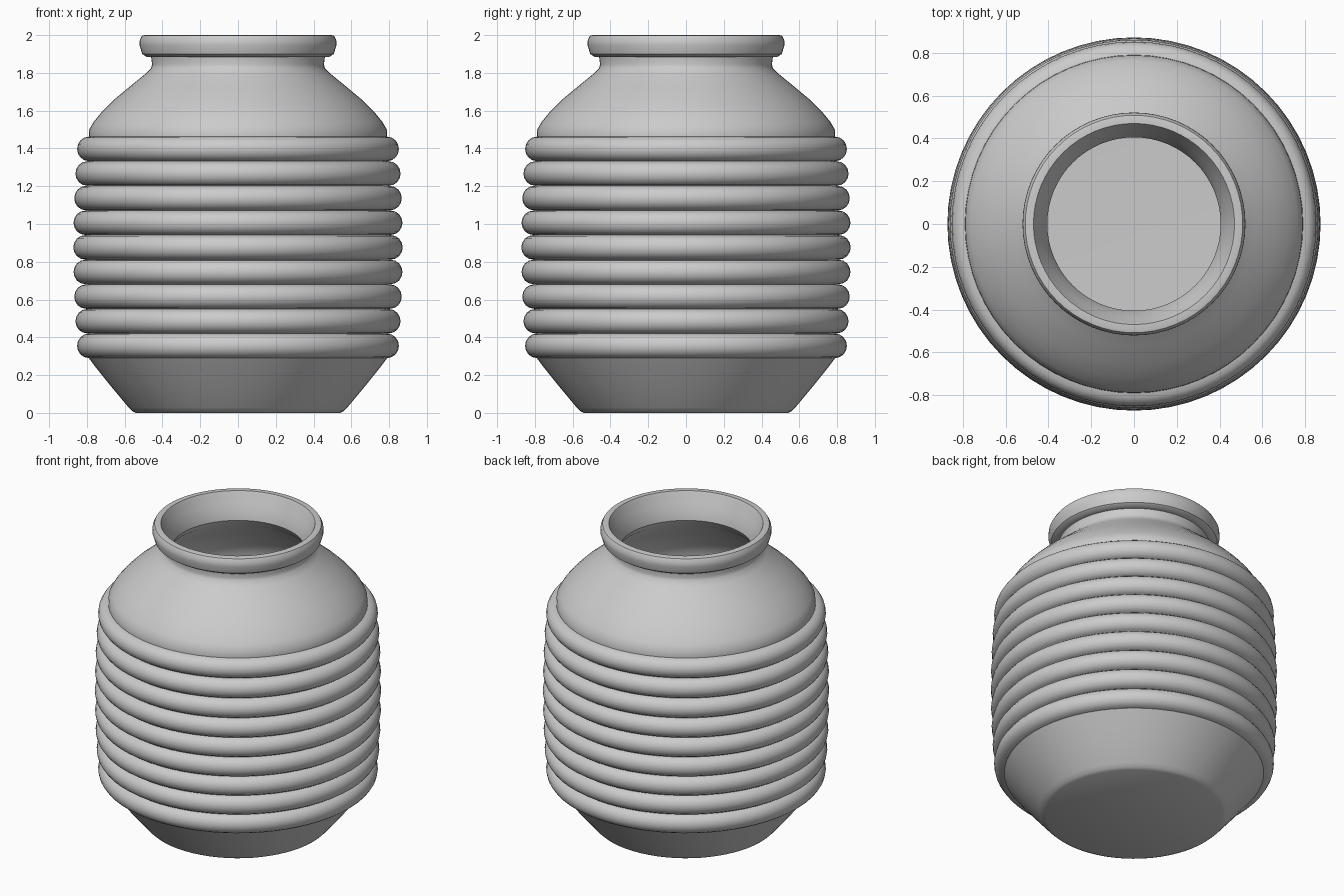
import bpy, bmesh, math

if "Cube" in bpy.data.objects:
    bpy.data.objects.remove(bpy.data.objects["Cube"], do_unlink=True)

SEGMENTS = 64
RINGS = 9

clay = bpy.data.materials.new("grey clay")
clay.use_nodes = True
colour = (0.6, 0.6, 0.6, 1)
clay.diffuse_color = colour
clay.node_tree.nodes["Principled BSDF"].inputs["Base Color"].default_value = colour


def lathe(name, profile):
    """Spin a (radius, height) profile around z; zero radius closes it."""
    bm = bmesh.new()
    verts = [bm.verts.new((r, 0, z)) for r, z in profile]
    edges = [bm.edges.new(pair) for pair in zip(verts, verts[1:])]
    bmesh.ops.spin(bm, geom=verts + edges, cent=(0, 0, 0), axis=(0, 0, 1),
                   angle=math.tau, steps=SEGMENTS, use_merge=True)
    bmesh.ops.remove_doubles(bm, verts=bm.verts, dist=0.0005)
    bmesh.ops.recalc_face_normals(bm, faces=bm.faces)
    mesh = bpy.data.meshes.new(name)
    bm.to_mesh(mesh)
    bm.free()
    mesh.materials.append(clay)
    obj = bpy.data.objects.new(name, mesh)
    bpy.context.collection.objects.link(obj)
    bpy.ops.object.select_all(action="DESELECT")
    obj.select_set(True)
    bpy.context.view_layer.objects.active = obj
    bpy.ops.object.shade_smooth_by_angle(angle=math.radians(35))
    return obj


# Foot and tapered base
base = [(0, 0), (0.54, 0), (0.56, 0.01), (0.58, 0.03), (0.68, 0.15),
        (0.76, 0.25), (0.79, 0.29)]

# Stacked rounded ribs, slightly fuller in the middle
ribs = []
pitch, bottom, bulge = 0.1303, 0.29, 0.062
for i in range(RINGS):
    outer = 0.872 - 0.02 * ((i - 4) / 4) ** 2
    centre = bottom + pitch * (i + 0.5)
    for k in range(9):
        a = math.pi * (k / 8 - 0.5)
        ribs.append((outer - bulge + bulge * math.cos(a),
                     centre + pitch * 0.495 * math.sin(a)))

# Shoulder, neck and rolled lip
shoulder = [(0.79, 1.465), (0.788, 1.5), (0.765, 1.54), (0.72, 1.595),
            (0.66, 1.655), (0.57, 1.73), (0.49, 1.795), (0.46, 1.825),
            (0.455, 1.845), (0.46, 1.885)]
lip = [(0.485, 1.885), (0.507, 1.9), (0.521, 1.945), (0.52, 1.975),
       (0.508, 1.997), (0.495, 2.0), (0.47, 2.0)]

# Hollow inside down to the floor
inside = [(0.46, 1.98), (0.44, 1.93), (0.415, 1.88), (0.405, 1.83),
          (0.43, 1.79), (0.6, 1.65), (0.7, 1.54), (0.74, 1.45),
          (0.74, 0.32), (0.64, 0.17), (0.53, 0.06), (0, 0.05)]

lathe("ribbed_jar", base + ribs + shoulder + lip + inside)
